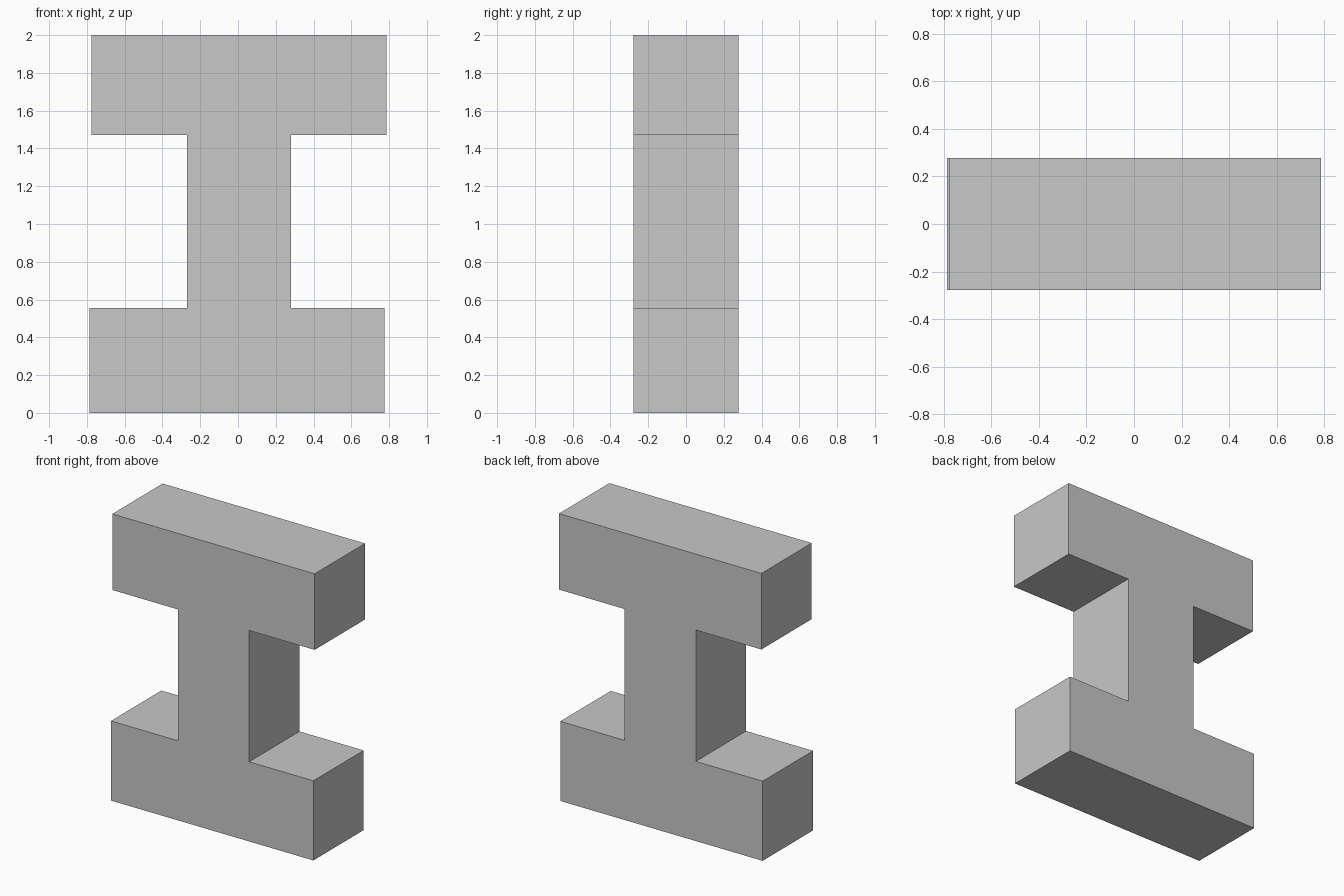
import bpy
import bmesh

cube = bpy.data.objects.get("Cube")
if cube:
    bpy.data.objects.remove(cube, do_unlink=True)

# Plain grey finish
grey = bpy.data.materials.new("plain_grey")
grey.use_nodes = True
colour = (0.58, 0.58, 0.58, 1)
grey.diffuse_color = colour
grey.node_tree.nodes["Principled BSDF"].inputs["Base Color"].default_value = colour

# Outline of the block: lower bar, narrow web, upper bar
half_depth = 0.277
lower_left, lower_right, lower_top = -0.785, 0.775, 0.555
upper_left, upper_right, upper_bottom = -0.775, 0.785, 1.47
web_left, web_right, height = -0.27, 0.28, 2.0

profile = [
    (lower_left, 0), (lower_right, 0), (lower_right, lower_top),
    (web_right, lower_top), (web_right, upper_bottom),
    (upper_right, upper_bottom), (upper_right, height),
    (upper_left, height), (upper_left, upper_bottom),
    (web_left, upper_bottom), (web_left, lower_top), (lower_left, lower_top),
]

# Extrude the outline from front to back
bm = bmesh.new()
front = bm.faces.new([bm.verts.new((x, -half_depth, z)) for x, z in profile])
extruded = bmesh.ops.extrude_face_region(bm, geom=[front], use_keep_orig=True)
back_verts = [v for v in extruded["geom"] if isinstance(v, bmesh.types.BMVert)]
bmesh.ops.translate(bm, verts=back_verts, vec=(0, 2 * half_depth, 0))
bmesh.ops.recalc_face_normals(bm, faces=bm.faces)

mesh = bpy.data.meshes.new("i_shaped_block")
bm.to_mesh(mesh)
bm.free()
mesh.materials.append(grey)
block = bpy.data.objects.new("i_shaped_block", mesh)
bpy.context.collection.objects.link(block)
